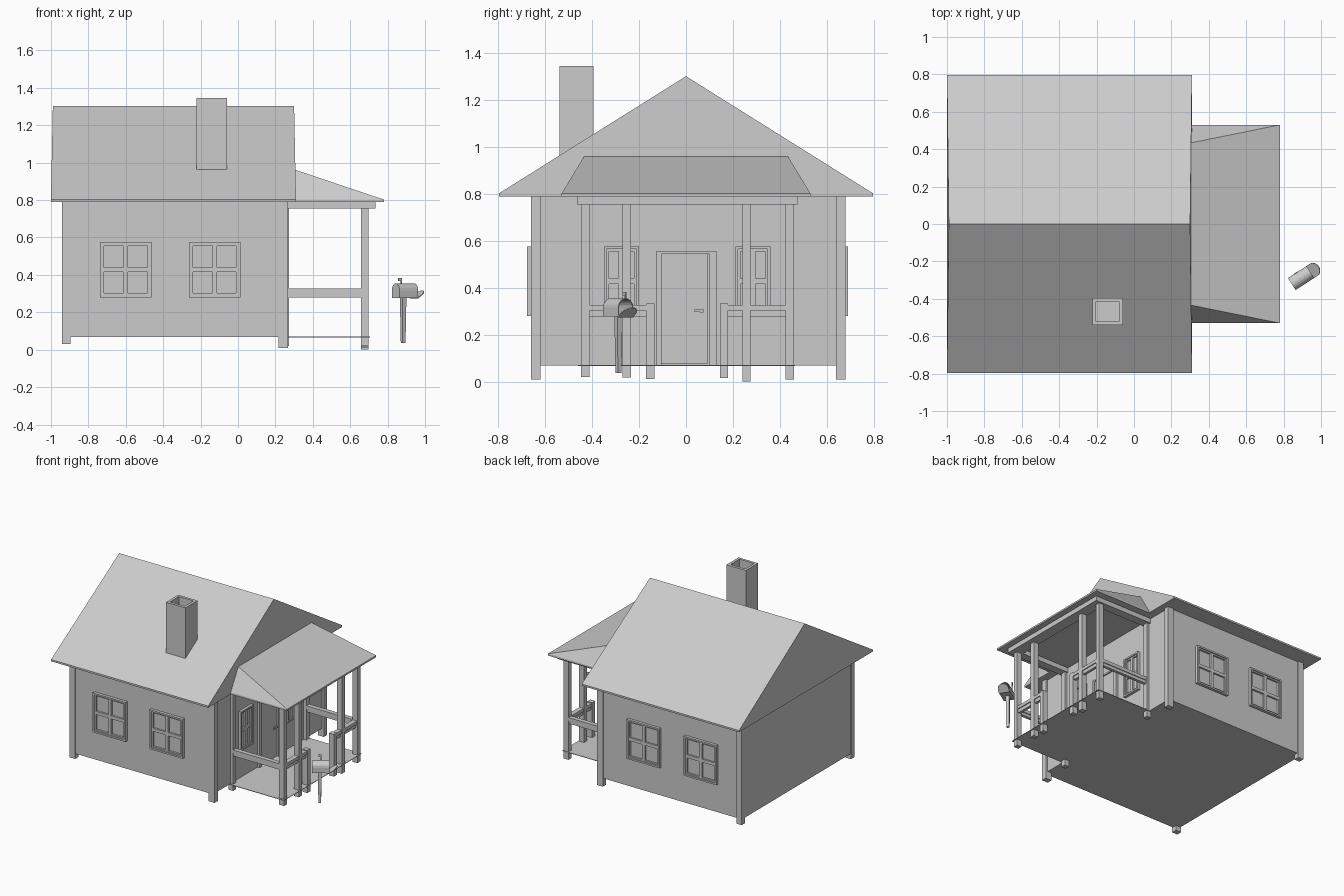
import bpy, bmesh, math
from mathutils import Matrix, Vector

if "Cube" in bpy.data.objects:
    bpy.data.objects.remove(bpy.data.objects["Cube"])


def finish(name, bm, matrix=None):
    bmesh.ops.recalc_face_normals(bm, faces=bm.faces)
    me = bpy.data.meshes.new(name)
    bm.to_mesh(me)
    bm.free()
    ob = bpy.data.objects.new(name, me)
    bpy.context.collection.objects.link(ob)
    if matrix:
        ob.matrix_world = matrix
    return ob


def boxes(name, items, matrix=None):
    """One object from boxes given as (x0, x1, y0, y1, z0, z1)."""
    bm = bmesh.new()
    for x0, x1, y0, y1, z0, z1 in items:
        m = Matrix.Translation(((x0 + x1) / 2, (y0 + y1) / 2, (z0 + z1) / 2))
        bmesh.ops.create_cube(bm, size=1, matrix=m @ Matrix.Diagonal((x1 - x0, y1 - y0, z1 - z0, 1)))
    return finish(name, bm, matrix)


def hull(name, pts):
    bm = bmesh.new()
    for p in pts:
        bm.verts.new(p)
    bmesh.ops.convex_hull(bm, input=bm.verts)
    bmesh.ops.dissolve_limit(bm, angle_limit=0.01, verts=bm.verts, edges=bm.edges)
    return finish(name, bm)


def extruded(name, profile, length, matrix):
    """Profile in local yz, extruded along local x."""
    bm = bmesh.new()
    f = bm.faces.new([bm.verts.new((0, y, z)) for y, z in profile])
    r = bmesh.ops.extrude_face_region(bm, geom=[f])
    bmesh.ops.translate(bm, vec=(length, 0, 0), verts=[v for v in r['geom'] if isinstance(v, bmesh.types.BMVert)])
    return finish(name, bm, matrix)


# House body and corner posts
boxes("house_body", [(-0.935, 0.25, -0.655, 0.67, 0.068, 0.8)])
for x, z in ((-0.94, 0.03), (0.217, 0.01)):
    for y in (-0.66, 0.64):
        boxes("corner_post", [(x, x + (0.045 if x < 0 else 0.05), y, y + 0.04, z, 0.8)])

# Main gable roof
hull("main_roof", [(x, s * 0.797, z) for x in (-1, 0.31) for s in (-1, 1) for z in (0.79, 0.803)]
     + [(-0.99, 0, 1.302), (0.30, 0, 1.302)])

# Hipped porch roof and the beams below it
hull("porch_roof", [(x, s * 0.53, z) for x in (0.25, 0.78) for s in (-1, 1) for z in (0.79, 0.803)]
     + [(x, s * 0.435, 0.96) for x in (0.25, 0.31) for s in (-1, 1)])
boxes("porch_beams", [(0.25, 0.735, -0.465, -0.405, 0.755, 0.795),
                      (0.25, 0.735, 0.41, 0.475, 0.755, 0.795),
                      (0.65, 0.735, -0.405, 0.41, 0.755, 0.795)])

# Chimney with an open flue
boxes("chimney", [(-0.222, -0.06, -0.54, -0.395, 0.85, 1.2),
                  (-0.222, -0.06, -0.54, -0.52, 1.2, 1.345),
                  (-0.222, -0.06, -0.415, -0.395, 1.2, 1.345),
                  (-0.222, -0.202, -0.52, -0.415, 1.2, 1.345),
                  (-0.08, -0.06, -0.52, -0.415, 1.2, 1.345)])


# Windows: frame, sash and glazing bars, local x across and -y outwards
def window(w, matrix):
    a, z0, z1, f, s = w / 2, 0.28, 0.577, 0.012, 0.022
    zm = (z0 + z1) / 2
    boxes("window", [(-a, -a + f, -0.02, 0.01, z0, z1), (a - f, a, -0.02, 0.01, z0, z1),
                     (-a, a, -0.02, 0.01, z0, z0 + f), (-a, a, -0.02, 0.01, z1 - f, z1),
                     (-a + f, -a + s, -0.012, 0.01, z0, z1), (a - s, a - f, -0.012, 0.01, z0, z1),
                     (-a + f, a - f, -0.012, 0.01, z0 + f, z0 + s),
                     (-a + f, a - f, -0.012, 0.01, z1 - s, z1 - f),
                     (-0.012, 0.012, -0.012, 0.01, z0 + s, z1 - s),
                     (-a + s, a - s, -0.012, 0.01, zm - 0.012, zm + 0.012)], matrix)


for x in (-0.60, -0.125):
    window(0.275, Matrix.Translation((x, -0.657, 0)))
    window(0.275, Matrix.Translation((x, 0.671, 0)) @ Matrix.Rotation(math.pi, 4, 'Z'))
for y in (-0.275, 0.285):
    window(0.15, Matrix.Translation((0.25, y, 0)) @ Matrix.Rotation(math.pi / 2, 4, 'Z'))

# Door, frame and handle
boxes("door_frame", [(0.24, 0.268, -0.125, -0.105, 0.07, 0.557), (0.24, 0.268, 0.1, 0.13, 0.07, 0.557),
                     (0.24, 0.268, -0.105, 0.1, 0.545, 0.557)])
boxes("door", [(0.24, 0.26, -0.105, 0.092, 0.075, 0.545)])
boxes("door_handle", [(0.26, 0.275, 0.06, 0.075, 0.295, 0.31), (0.27, 0.278, 0.037, 0.075, 0.297, 0.308)])

# Porch floor
boxes("porch_floor", [(0.245, 0.705, -0.46, 0.465, 0.066, 0.07)])

# Porch posts: tall, short rail posts, and those against the wall
for y, z0, z1 in ((-0.43, 0.02, 0.77), (-0.253, 0.018, 0.77), (-0.153, 0.012, 0.333),
                  (0.162, 0.015, 0.333), (0.258, 0, 0.77), (0.442, 0.01, 0.77)):
    boxes("porch_post", [(0.657, 0.697, y - 0.018, y + 0.018, z0, z1)])
for y in (-0.43, 0.442):
    boxes("wall_post", [(0.235, 0.272, y - 0.018, y + 0.018, 0.02, 0.77)])

# Handrails: broad upper board over a narrower lower one
rails = []
for y0, y1 in ((-0.43, -0.153), (0.162, 0.442)):
    rails += [(0.66, 0.695, y0, y1, 0.303, 0.327), (0.667, 0.688, y0, y1, 0.277, 0.303)]
for y in (-0.43, 0.442):
    rails += [(0.26, 0.66, y - 0.017, y + 0.017, 0.303, 0.328), (0.26, 0.66, y - 0.011, y + 0.011, 0.28, 0.303)]
boxes("handrails", rails)

# Mailbox: hollow arched shell, tilted open lid, flag and tapered post
turn = Matrix.Rotation(math.radians(33), 4, 'Z')
place = Matrix.Translation((0.893, -0.289, 0.277)) @ turn


def arch(r, base, top):
    return [(-r, base), (r, base)] + [(r * math.cos(i * math.pi / 10), top + r * math.sin(i * math.pi / 10))
                                      for i in range(11)]


body = extruded("mailbox_body", arch(0.038, 0, 0.04), 0.118, place @ Matrix.Translation((-0.059, 0, 0)))
bm = bmesh.new()
bm.from_mesh(body.data)
front = max(bm.faces, key=lambda f: f.calc_center_median().x)
bmesh.ops.inset_region(bm, faces=[front], thickness=0.004)
bmesh.ops.translate(bm, vec=(-0.105, 0, 0),
                    verts=[v for f in bmesh.ops.extrude_face_region(bm, geom=[front])['geom']
                           if isinstance(f, bmesh.types.BMFace) for v in f.verts])
bmesh.ops.delete(bm, geom=[front] if front.is_valid else [], context='FACES_ONLY')
bm.to_mesh(body.data)
bm.free()
extruded("mailbox_lid", arch(0.038, 0, 0.03), 0.005,
         place @ Matrix.Translation((0.056, 0, 0)) @ Matrix.Rotation(math.radians(54), 4, 'Y'))
boxes("mailbox_flag", [(-0.004, 0.003, 0.034, 0.04, 0.03, 0.106), (-0.018, 0.003, 0.034, 0.04, 0.09, 0.106)], place)
bm = bmesh.new()
bmesh.ops.create_cone(bm, cap_ends=True, segments=4, radius1=0.013, radius2=0.018, depth=0.243)
bmesh.ops.rotate(bm, verts=bm.verts, matrix=Matrix.Rotation(math.pi / 4, 3, 'Z'))
finish("mailbox_post", bm, Matrix.Translation((0.883, -0.288, 0.158)) @ turn)
